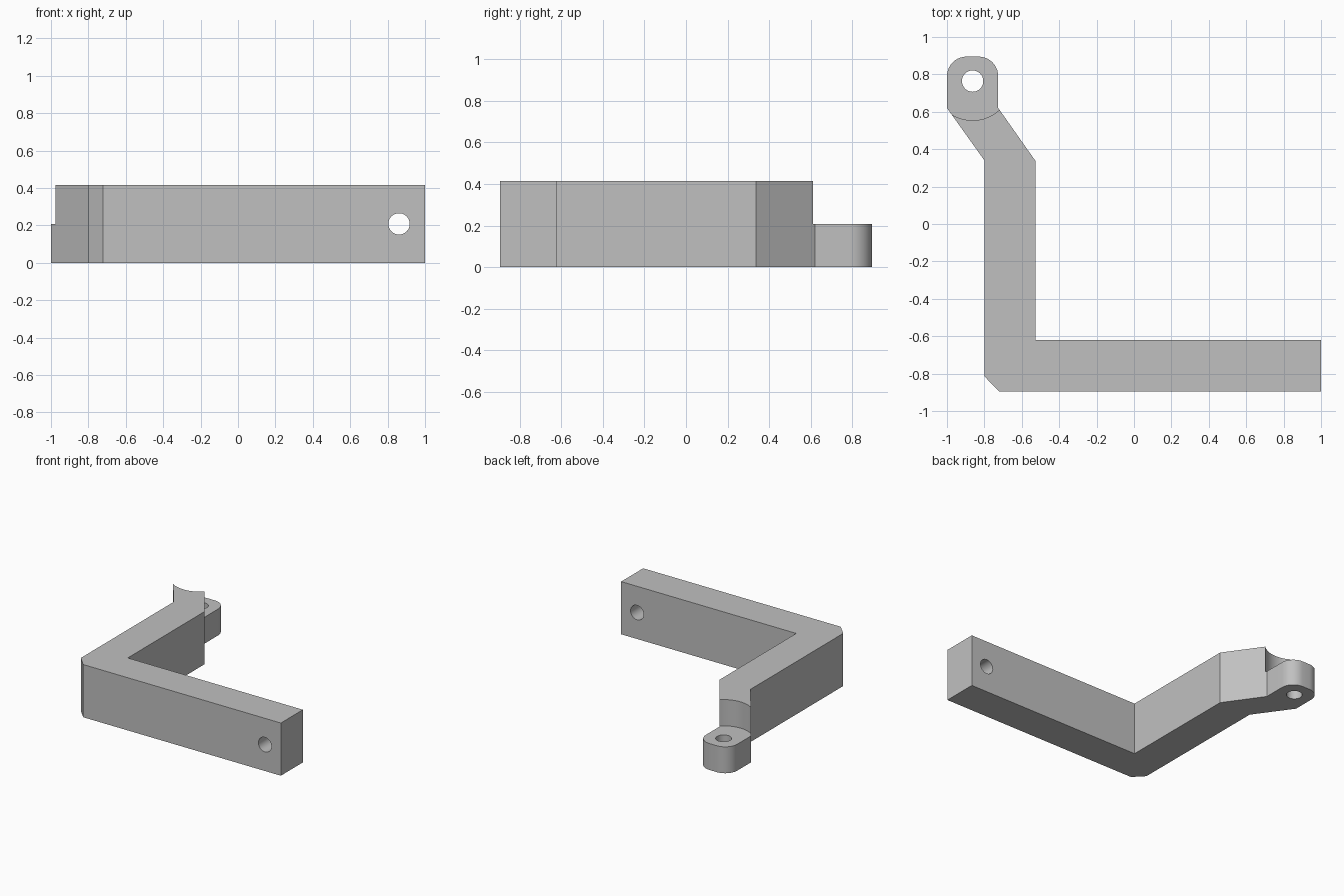
import bpy, bmesh
from math import sin, cos, pi

cube = bpy.data.objects.get("Cube")
if cube:
    bpy.data.objects.remove(cube, do_unlink=True)

HEIGHT, TAB_HEIGHT = 0.415, 0.208
PIN = (-0.863, 0.764)          # centre of the mounting tab
BACK, ROUND = 0.895, 0.105     # tab end and its corner radius

grey = bpy.data.materials.new("plain grey")
grey.use_nodes = True
colour = (0.53, 0.53, 0.53, 1)
grey.diffuse_color = colour
grey.node_tree.nodes["Principled BSDF"].inputs["Base Color"].default_value = colour


def arc(cx, cy, start, steps=10):
    """Quarter circle, counter-clockwise from the start angle."""
    return [(cx + ROUND * cos(start + pi / 2 * i / steps),
             cy + ROUND * sin(start + pi / 2 * i / steps)) for i in range(steps + 1)]


def cutter(name, radius, depth, location, rotation=(0, 0, 0)):
    bpy.ops.mesh.primitive_cylinder_add(vertices=64, radius=radius, depth=depth,
                                        location=location, rotation=rotation)
    obj = bpy.context.object
    obj.name = name
    obj.hide_render = True
    return obj


# Bracket outline: long arm, upright arm, angled neck and rounded tab
outline = [(1, -0.895), (1, -0.621), (-0.526, -0.621), (-0.526, 0.336), (-0.726, 0.62)]
outline += arc(-0.726 - ROUND, BACK - ROUND, 0)
outline += arc(-1 + ROUND, BACK - ROUND, pi / 2)
outline += [(-1, 0.62), (-0.8, 0.34), (-0.8, -0.814), (-0.722, -0.895)]

bm = bmesh.new()
base = bm.faces.new([bm.verts.new((x, y, 0)) for x, y in outline])
top = bmesh.ops.extrude_face_region(bm, geom=[base])["geom"]
bmesh.ops.translate(bm, vec=(0, 0, HEIGHT),
                    verts=[v for v in top if isinstance(v, bmesh.types.BMVert)])
bmesh.ops.recalc_face_normals(bm, faces=bm.faces)
mesh = bpy.data.meshes.new("corner_bracket")
bm.to_mesh(mesh)
bm.free()
mesh.materials.append(grey)
bracket = bpy.data.objects.new("corner_bracket", mesh)
bpy.context.collection.objects.link(bracket)

# Round step above the tab, pin hole through it, bolt hole through the long arm
cutters = [
    cutter("tab_step_cutter", 0.21, 1, (*PIN, TAB_HEIGHT + 0.5)),
    cutter("pin_hole_cutter", 0.057, 1, (*PIN, 0.1)),
    cutter("bolt_hole_cutter", 0.057, 0.6, (0.861, -0.758, 0.208), (pi / 2, 0, 0)),
]
bpy.ops.object.select_all(action="DESELECT")
bracket.select_set(True)
bpy.context.view_layer.objects.active = bracket
for tool in cutters:
    cut = bracket.modifiers.new(tool.name, "BOOLEAN")
    cut.operation, cut.solver, cut.object = "DIFFERENCE", "EXACT", tool
    bpy.ops.object.modifier_apply(modifier=cut.name)
for tool in cutters:
    bpy.data.objects.remove(tool, do_unlink=True)

bpy.ops.object.shade_smooth_by_angle(angle=pi / 9)
